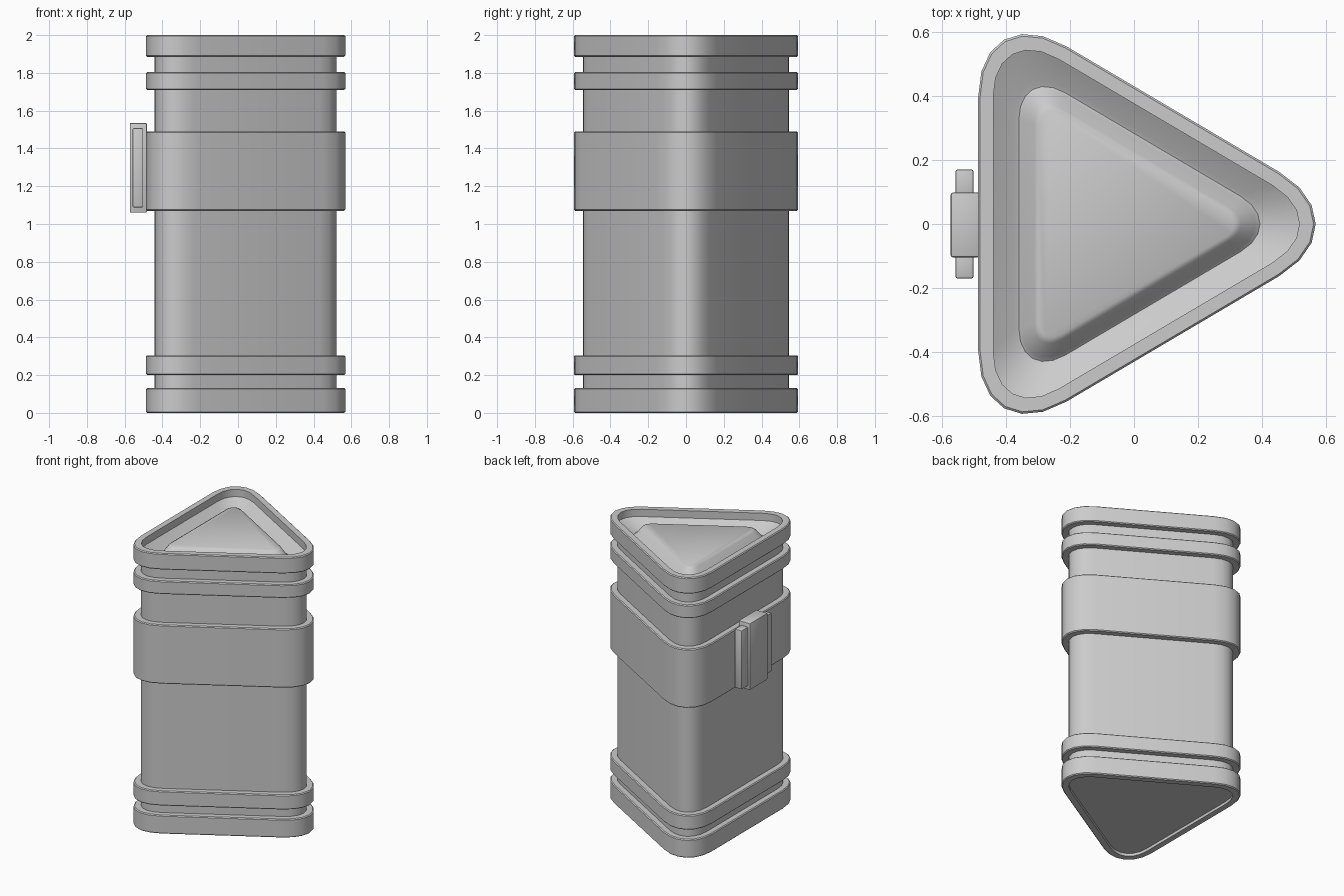
import bpy, bmesh, math
from mathutils import Vector

if "Cube" in bpy.data.objects:
    bpy.data.objects.remove(bpy.data.objects["Cube"])


def outline(d, t=None, segs=6):
    """Rounded triangle inset by d; t is the corner tangent length."""
    t = 0.32 - 1.75 * d if t is None else t
    h = 0.718 - 1.75 * d
    tri = [Vector((0.73 - 1.97 * d, 0)), Vector((-0.487 + d, h)), Vector((-0.487 + d, -h))]
    pts = []
    for i, p in enumerate(tri):
        a = p + (tri[i - 1] - p).normalized() * t
        b = p + (tri[(i + 1) % 3] - p).normalized() * t
        c1, c2 = a.lerp(p, 0.55), b.lerp(p, 0.55)
        for k in range(segs + 1):
            u = k / segs
            v = 1 - u
            pts.append(a * v**3 + c1 * 3 * v * v * u + c2 * 3 * v * u * u + b * u**3)
    return pts


def loft(name, profile, closed):
    """Stack outlines given as (inset, z, corner); cap the ends or join them."""
    bm = bmesh.new()
    loops = [[bm.verts.new((p.x, p.y, z)) for p in outline(d, t)] for d, z, t in profile]
    pairs = list(zip(loops, loops[1:]))
    if closed:
        pairs.append((loops[-1], loops[0]))
    else:
        bm.faces.new(loops[0][::-1])
        bm.faces.new(loops[-1])
    n = len(loops[0])
    for a, b in pairs:
        for i in range(n):
            j = (i + 1) % n
            bm.faces.new((a[i], a[j], b[j], b[i]))
    bmesh.ops.recalc_face_normals(bm, faces=bm.faces)
    finish(name, bm)


def block(name, lo, hi, bevel):
    bm = bmesh.new()
    bmesh.ops.create_cube(bm, size=1)
    for v in bm.verts:
        v.co = [(l + h) / 2 + c * (h - l) for l, h, c in zip(lo, hi, v.co)]
    bmesh.ops.bevel(bm, geom=bm.edges[:], offset=bevel, segments=2, profile=0.5, affect='EDGES')
    finish(name, bm)


def finish(name, bm):
    me = bpy.data.meshes.new(name)
    bm.to_mesh(me)
    bm.free()
    ob = bpy.data.objects.new(name, me)
    bpy.context.collection.objects.link(ob)
    bpy.ops.object.select_all(action='DESELECT')
    ob.select_set(True)
    bpy.context.view_layer.objects.active = ob
    bpy.ops.object.shade_smooth_by_angle(angle=math.radians(35))


# Body with a sloped gutter and raised panel on top
loft("body", [(0.044, 0.02, None), (0.044, 1.95, None),
              (0.112, 1.9, 0.19), (0.127, 1.893, 0.17), (0.139, 1.903, 0.15),
              (0.175, 1.958, 0.1), (0.19, 1.967, 0.08)], False)

# Bands around the body
b = 0.006
for name, z0, z1 in [("base_band", 0, 0.132), ("lower_band", 0.2, 0.305),
                     ("middle_band", 1.07, 1.49), ("upper_band", 1.71, 1.805),
                     ("top_band", 1.885, 2.0)]:
    loft(name, [(0.047, z0, None), (b, z0, None), (0, z0 + b, None),
                (0, z1 - b, None), (b, z1, None), (0.047, z1, None)], True)

# Clasp on the left side
block("clasp_block", (-0.573, -0.104, 1.06), (-0.483, 0.098, 1.535), 0.006)
for name, s in [("clasp_wing_front", -1), ("clasp_wing_back", 1)]:
    y0, y1 = sorted((s * 0.08, s * 0.17))
    block(name, (-0.558, y0, 1.088), (-0.502, y1, 1.507), 0.006)
